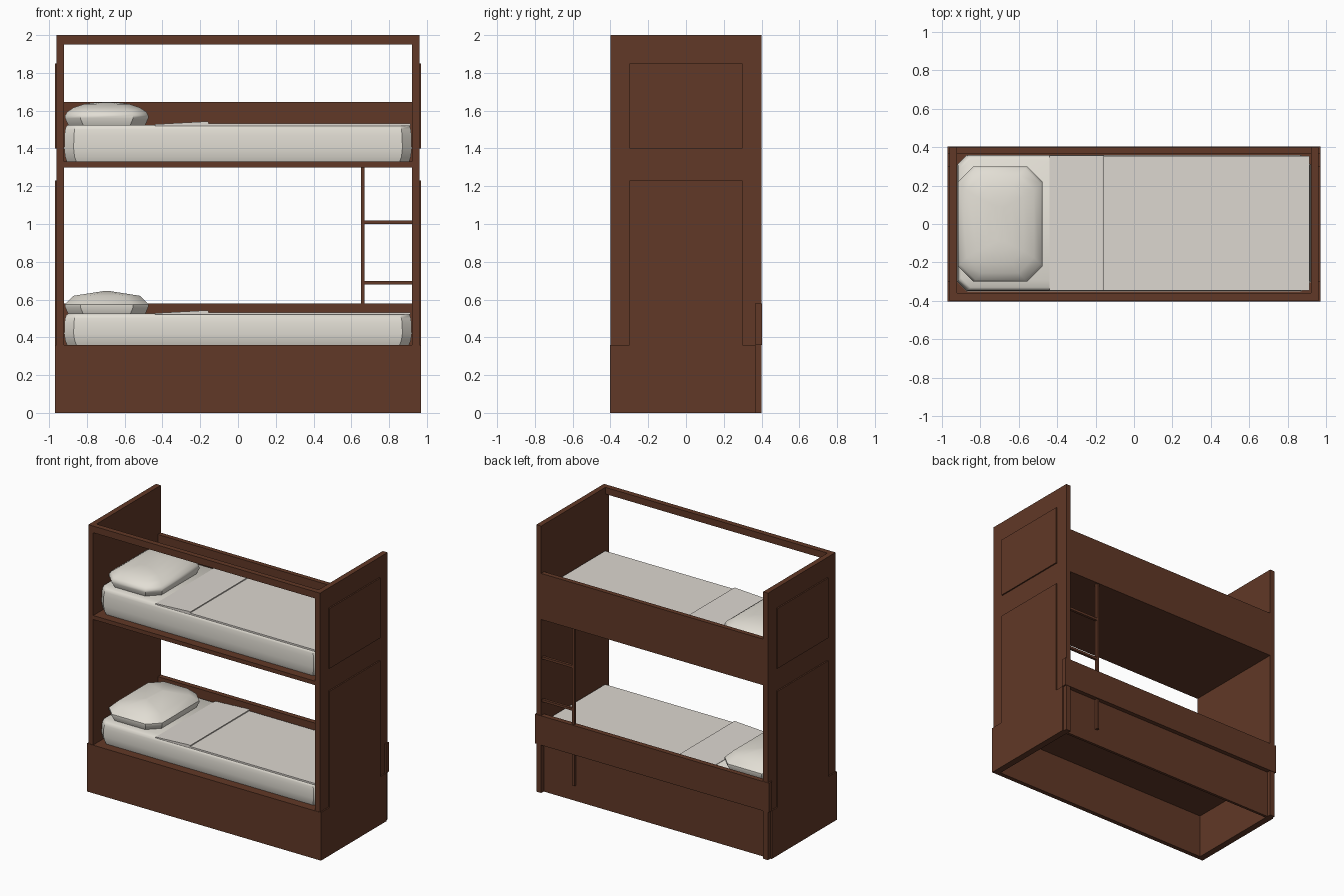
import bpy, bmesh, math

if "Cube" in bpy.data.objects:
    bpy.data.objects.remove(bpy.data.objects["Cube"])


def material(name, rgb):
    m = bpy.data.materials.new(name)
    m.diffuse_color = (*rgb, 1)
    m.use_nodes = True
    m.node_tree.nodes["Principled BSDF"].inputs["Base Color"].default_value = m.diffuse_color
    return m


WOOD = material("dark_wood", (0.120, 0.040, 0.020))
LINEN = material("pillow_linen", (0.76, 0.73, 0.66))
COVER = material("bed_cover", (0.72, 0.68, 0.63))


def finish(name, bm, mat, smooth=False):
    bmesh.ops.recalc_face_normals(bm, faces=bm.faces)
    me = bpy.data.meshes.new(name)
    bm.to_mesh(me)
    bm.free()
    me.materials.append(mat)
    ob = bpy.data.objects.new(name, me)
    bpy.context.collection.objects.link(ob)
    if smooth:
        bpy.context.view_layer.objects.active = ob
        ob.select_set(True)
        bpy.ops.object.shade_smooth_by_angle(angle=math.radians(40))
        ob.select_set(False)
    return ob


def box(name, x, y, z, mat=WOOD):
    bm = bmesh.new()
    bmesh.ops.create_cube(bm, size=1)
    for v in bm.verts:
        for i, (a, b) in enumerate((x, y, z)):
            v.co[i] = (a + b) / 2 + v.co[i] * (b - a)
    return finish(name, bm, mat)


def prism(name, axis, pts, lo, hi, mat):
    """Extrude a flat profile along the x or y axis."""
    bm = bmesh.new()
    place = (lambda p, d: (d, p[0], p[1])) if axis == "x" else (lambda p, d: (p[0], d, p[1]))
    f = bm.faces.new([bm.verts.new(place(p, lo)) for p in pts])
    new = bmesh.ops.extrude_face_region(bm, geom=[f])["geom"]
    for v in new:
        if isinstance(v, bmesh.types.BMVert):
            v.co[0 if axis == "x" else 1] = hi
    return finish(name, bm, mat)


def cushion(name, cx, cy, hx, hy, cut, z0, rings, mat):
    """Stack chamfered rectangles given as (height, inset)."""
    bm = bmesh.new()
    loops = []
    for z, s in rings:
        a, b = hx - s, hy - s
        c = min(cut, a * 0.5)
        pts = [(a, -b + c), (a, b - c), (a - c, b), (-a + c, b),
               (-a, b - c), (-a, -b + c), (-a + c, -b), (a - c, -b)]
        loops.append([bm.verts.new((cx + p, cy + q, z0 + z)) for p, q in pts])
    for lo, hi in zip(loops, loops[1:]):
        for i in range(8):
            j = (i + 1) % 8
            bm.faces.new((lo[i], lo[j], hi[j], hi[i]))
    bm.faces.new(loops[0])
    bm.faces.new(loops[-1])
    return finish(name, bm, mat, True)


# end panels with raised plates on the outside
for side, s in (("left", -1), ("right", 1)):
    def span(a, b):
        return tuple(sorted((s * a, s * b)))
    box(side + "_end_panel", span(0.92, 0.96), (-0.4, 0.4), (0, 2))
    lo, hi = span(0.96, 0.97)
    prism(side + "_lower_plate", "x",
          [(-0.4, 0), (0.37, 0), (0.37, 0.36), (0.3, 0.36), (0.3, 1.23),
           (-0.3, 1.23), (-0.3, 0.36), (-0.4, 0.36)], lo, hi, WOOD)
    box(side + "_upper_plate", (lo, hi), (-0.3, 0.3), (1.40, 1.85))

# front skirt and top beam
box("front_skirt", (-0.97, 0.97), (-0.403, -0.37), (0, 0.36))
box("front_top_beam", (-0.92, 0.92), (-0.4, -0.36), (1.95, 2.0))

# back rails and recessed lower back
box("lower_back_rail", (-0.97, 0.97), (0.365, 0.403), (0.36, 0.58))
box("lower_back_panel", (-0.92, 0.92), (0.35, 0.37), (0, 0.36))
box("upper_back_rail", (-0.92, 0.92), (0.365, 0.4), (1.30, 1.645))

# bunk boards
box("lower_bunk_board", (-0.92, 0.92), (-0.37, 0.35), (0.33, 0.36))
box("upper_bunk_board", (-0.92, 0.92), (-0.4, 0.365), (1.30, 1.33))

# ladder at the back
box("ladder_post", (0.65, 0.67), (0.372, 0.392), (0.12, 1.30))
for i, z in enumerate((0.69, 1.01)):
    box("ladder_rung_%d" % (i + 1), (0.67, 0.92), (0.372, 0.392), (z - 0.009, z + 0.009))

# bedding on both bunks
pillow_tops = {
    "lower": [(0.095, 0.045), (0.12, 0.205)],
    "upper": [(0.068, 0.01), (0.092, 0.045), (0.11, 0.10), (0.118, 0.16), (0.12, 0.205)],
}
for bunk, base, top in (("lower", 0.36, 0.525), ("upper", 1.33, 1.525)):
    h = top - base
    cushion(bunk + "_mattress", 0, 0.005, 0.92, 0.355, 0.05, base,
            [(0, 0.014), (0.025, 0.005), (h * 0.35, 0), (h * 0.7, 0.001),
             (h - 0.025, 0.005), (h - 0.008, 0.01), (h, 0.02)], LINEN)
    box(bunk + "_blanket", (-0.165, 0.912), (-0.345, 0.355), (top - 0.005, top + 0.007), COVER)
    prism(bunk + "_blanket_fold", "y",
          [(-0.44, top - 0.005), (-0.44, top + 0.003), (-0.165, top + 0.018),
           (-0.155, top + 0.015), (-0.155, top - 0.005)], -0.347, 0.357, COVER)
    cushion(bunk + "_pillow", -0.695, 0, 0.22, 0.3, 0.08, top,
            [(0, 0.015), (0.035, 0), (0.05, 0)] + pillow_tops[bunk], LINEN)
